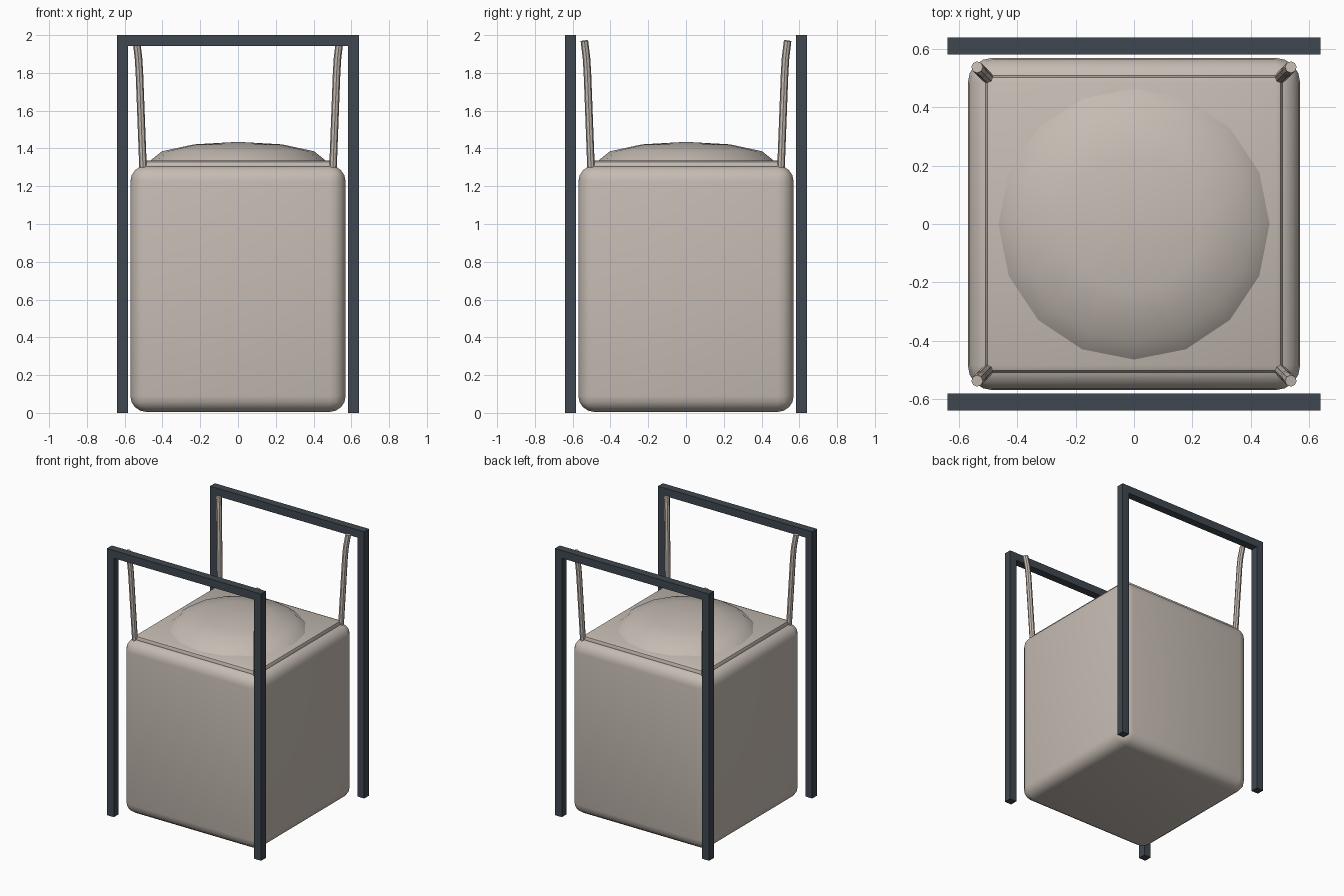
import bpy, math

cube = bpy.data.objects.get("Cube")
if cube:
    bpy.data.objects.remove(cube, do_unlink=True)


def material(name, rgb):
    m = bpy.data.materials.new(name)
    m.use_nodes = True
    m.diffuse_color = (*rgb, 1)
    m.node_tree.nodes["Principled BSDF"].inputs["Base Color"].default_value = (*rgb, 1)
    return m


fabric = material("beige fabric", (0.56, 0.50, 0.45))
steel = material("dark steel", (0.05, 0.064, 0.08))


def finish(obj, name, mat, smooth=None):
    obj.name = name
    obj.data.materials.append(mat)
    if smooth:
        bpy.ops.object.shade_smooth_by_angle(angle=math.radians(smooth))
    return obj


def box(name, lo, hi, mat, bevel=0, segments=4):
    centre = [(a + b) / 2 for a, b in zip(lo, hi)]
    bpy.ops.mesh.primitive_cube_add(size=1, location=centre)
    obj = bpy.context.object
    obj.scale = [b - a for a, b in zip(lo, hi)]
    bpy.ops.object.transform_apply(location=False, rotation=False, scale=True)
    if bevel:
        mod = obj.modifiers.new("rounded edges", "BEVEL")
        mod.width = bevel
        mod.segments = segments
        bpy.ops.object.modifier_apply(modifier=mod.name)
    return finish(obj, name, mat, 40 if bevel else None)


# Bag body and lid panel
box("bag_body", (-0.57, -0.57, 0.005), (0.57, 0.57, 1.31), fabric, 0.085)
box("lid_panel", (-0.51, -0.51, 1.28), (0.51, 0.51, 1.335), fabric, 0.025, 2)

# Bulging filler dome
bpy.ops.mesh.primitive_uv_sphere_add(segments=16, ring_count=6, radius=1, location=(0, 0, 1.335))
dome = bpy.context.object
dome.scale = (0.465, 0.465, 0.1)
bpy.ops.object.transform_apply(location=False, rotation=False, scale=True)
finish(dome, "filler_dome", fabric, 50)

# Lifting straps, leaning outward from each corner
for y_name, sy in (("front", -1), ("back", 1)):
    for x_name, sx in (("left", 1), ("right", -1)):
        curve = bpy.data.curves.new("strap_path", "CURVE")
        curve.dimensions = "3D"
        curve.bevel_depth = 0.02
        curve.bevel_resolution = 2
        curve.use_fill_caps = True
        path = [(0.503, 1.30), (0.522, 1.80), (0.527, 1.88), (0.538, 1.97)]
        spline = curve.splines.new("POLY")
        spline.points.add(len(path) - 1)
        for point, (d, z) in zip(spline.points, path):
            point.co = (sx * d, sy * d, z, 1)
        strap = bpy.data.objects.new("strap", curve)
        bpy.context.collection.objects.link(strap)
        bpy.ops.object.select_all(action="DESELECT")
        strap.select_set(True)
        bpy.context.view_layer.objects.active = strap
        bpy.ops.object.convert(target="MESH")
        finish(bpy.context.object, f"strap_{y_name}_{x_name}", fabric, 40)

# Frame: two posts and a top bar at front and back
T = 0.058
for y_name, y in (("front", -0.64), ("back", 0.64 - T)):
    for x_name, x in (("left", 0.64 - T), ("right", -0.64)):
        box(f"post_{y_name}_{x_name}", (x, y, 0), (x + T, y + T, 2 - T), steel)
    box(f"top_bar_{y_name}", (-0.64, y, 2 - T), (0.64, y + T, 2), steel)
